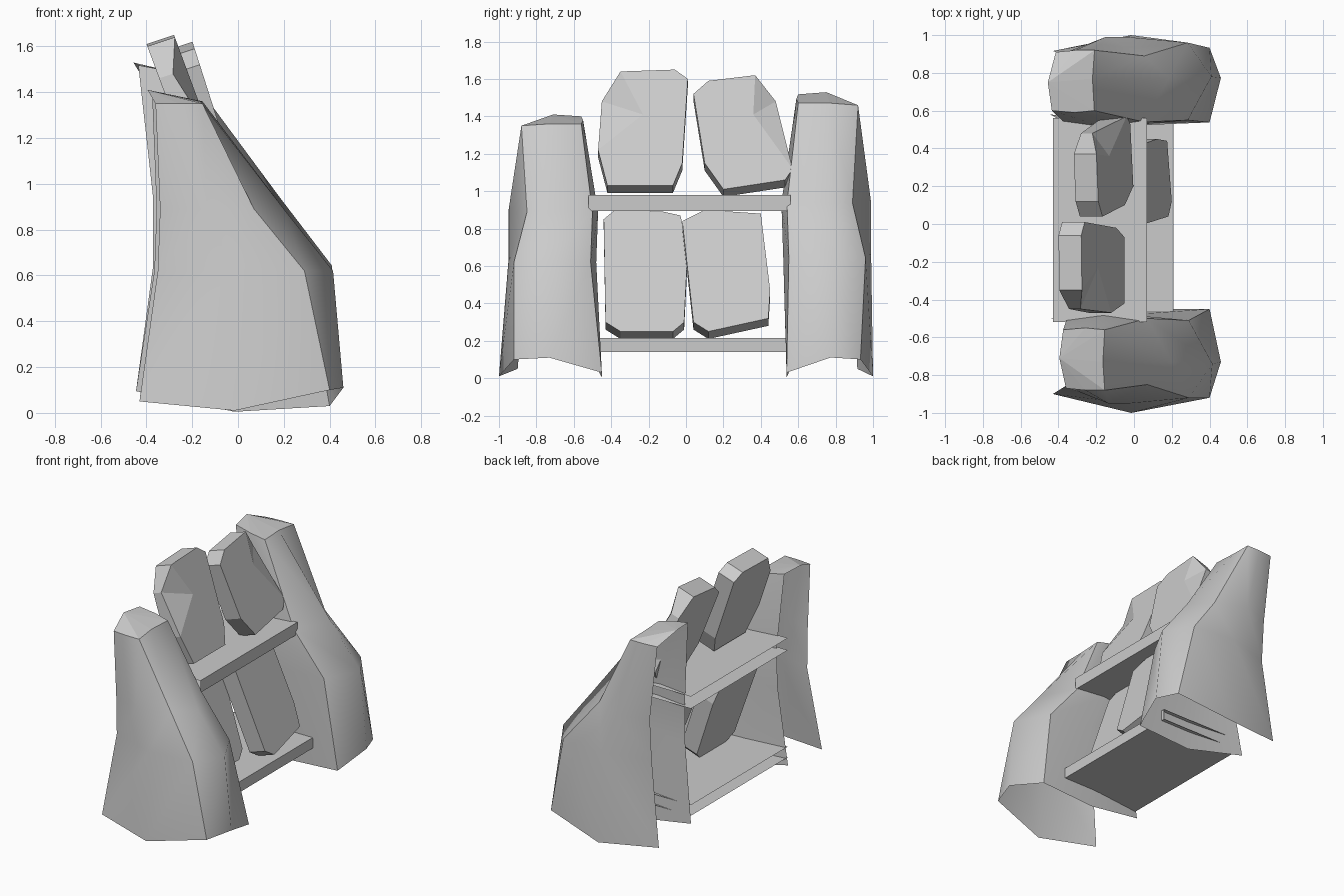
import bpy
import bmesh
from mathutils import Vector

cube = bpy.data.objects.get("Cube")
if cube:
    bpy.data.objects.remove(cube, do_unlink=True)

stone = bpy.data.materials.new("grey_stone")
stone.use_nodes = True
colour = (0.6, 0.6, 0.6, 1)
stone.diffuse_color = colour
stone.node_tree.nodes["Principled BSDF"].inputs["Base Color"].default_value = colour


def finish(name, bm):
    mesh = bpy.data.meshes.new(name)
    bm.to_mesh(mesh)
    bm.free()
    mesh.materials.append(stone)
    obj = bpy.data.objects.new(name, mesh)
    bpy.context.collection.objects.link(obj)


# Rock pillar: height, back x, corner x, ridge x, then outer y (back, middle,
# corner), ridge y, inner y (corner, middle, back)
LEVELS = [
    (0.04, -0.43, 0.40, 0.46, 0.90, 1.00, 0.92, 0.73, 0.45, 0.45, 0.50),
    (0.62, -0.35, 0.29, 0.415, 0.85, 0.95, 0.92, 0.74, 0.51, 0.48, 0.50),
    (0.89, -0.34, 0.07, 0.20, 0.87, 0.95, 0.85, 0.73, 0.50, 0.47, 0.50),
    (1.35, -0.36, -0.155, -0.165, 0.87, 0.88, 0.88, 0.73, 0.56, 0.55, 0.56),
]
# height offsets around the lowest and highest rings
FOOT = (0.01, -0.03, 0.06, 0.07, -0.01, -0.035, 0.055)
HEAD = (0, 0, 0, 0.01, 0.01, 0.03, 0.05)


def pillar(name, back):
    def place(x, y, z):
        if not back:
            return Vector((x, -y, z))
        lean = 0.06 * (z / 1.4) ** 3
        y = y + 0.04 if z > 0.3 else 1 - (1 - y) * 0.84
        return Vector((x - lean, y, z * (1 + 0.06 * z)))

    bm = bmesh.new()
    rings = []
    for i, (z, xb, xc, xr, *ys) in enumerate(LEVELS):
        xm = (xb + xc) / 2
        xs = (xb, xm, xc, xr, xc, xm, xb - 0.015)
        dz = FOOT if i == 0 else HEAD if i == 3 else (0,) * 7
        rings.append([bm.verts.new(place(x, y, z + d)) for x, y, d in zip(xs, ys, dz)])
    # smooth walls, open at the back and underneath
    for low, high in zip(rings, rings[1:]):
        for j in range(6):
            wall = bm.faces.new((low[j], low[j + 1], high[j + 1], high[j]))
            wall.smooth = True
        # crisp outer and inner corners, softly rounded ridge between
        for j in (2, 4):
            bm.edges.get((low[j], high[j])).smooth = False
    # sloping cap with a raised rear point
    peak = bm.verts.new(place(-0.395, 0.71, 1.41))
    top = rings[-1]
    cap = [bm.faces.new((a, b, peak)) for a, b in zip(top, top[1:])]
    for face in cap:
        for edge in face.edges:
            edge.smooth = False
    bmesh.ops.recalc_face_normals(bm, faces=bm.faces)
    # face the open shell outwards
    if sum(f.normal.z * f.calc_area() for f in cap) < 0:
        bmesh.ops.reverse_faces(bm, faces=bm.faces)
    finish(name, bm)


pillar("front_pillar", False)
pillar("back_pillar", True)


# Shelves: top, bottom and display edge, open behind and at the ends
def shelf(name, x_edge, z0, z1):
    bm = bmesh.new()
    path = [(-0.43, z0), (x_edge, z0), (x_edge, z1), (-0.43, z1)]
    ends = [[bm.verts.new((x, y, z)) for x, z in path] for y in (-0.52, 0.56)]
    for j in range(3):
        bm.faces.new((ends[0][j], ends[0][j + 1], ends[1][j + 1], ends[1][j]))
    finish(name, bm)


shelf("lower_shelf", 0.21, 0.14, 0.215)
shelf("upper_shelf", 0.07, 0.895, 0.98)


# Leaning stone slabs: a y-z outline on a tilted plane, thickened backwards;
# a chipped slab has one corner pushed back around a hub point
def slab(name, x_foot, z_foot, outline, lean=0.35, hub=None, chipped=0):
    def on_plane(y, z):
        return Vector((x_foot - lean * (z - z_foot), y, z))

    depth = Vector((-0.12, 0, -0.04))
    bm = bmesh.new()
    front = [bm.verts.new(on_plane(y, z)) for y, z in outline]
    rear = [bm.verts.new(v.co + depth) for v in front]
    n = len(front)
    for j in range(n):
        k = (j + 1) % n
        bm.faces.new((front[j], rear[j], rear[k], front[k]))
    bm.faces.new(rear[::-1])
    if hub:
        front[chipped].co += depth * 0.5
        centre = bm.verts.new(on_plane(*hub))
        for j in range(n):
            bm.faces.new((front[j], front[(j + 1) % n], centre))
    else:
        bm.faces.new(front)
    bmesh.ops.recalc_face_normals(bm, faces=bm.faces)
    finish(name, bm)


slab("upper_front_slab", -0.05, 1.03, [
    (-0.42, 1.03), (-0.07, 1.03), (-0.02, 1.15), (0.01, 1.6),
    (-0.06, 1.65), (-0.35, 1.64), (-0.45, 1.5), (-0.47, 1.22)],
    lean=0.37, hub=(-0.23, 1.41), chipped=6)
slab("upper_back_slab", -0.01, 1.03, [
    (0.2, 1.01), (0.53, 1.06), (0.57, 1.12), (0.48, 1.5),
    (0.37, 1.62), (0.12, 1.59), (0.04, 1.52), (0.1, 1.15)],
    lean=0.32, hub=(0.36, 1.41), chipped=3)
slab("lower_front_slab", 0.06, 0.25, [
    (-0.35, 0.25), (-0.07, 0.25), (-0.01, 0.3), (0.01, 0.7),
    (-0.03, 0.87), (-0.12, 0.89), (-0.38, 0.9), (-0.44, 0.85), (-0.43, 0.3)])
slab("lower_back_slab", 0.2, 0.25, [
    (0.12, 0.25), (0.44, 0.32), (0.45, 0.47), (0.4, 0.88),
    (0.1, 0.9), (-0.02, 0.84), (0.04, 0.3)])
